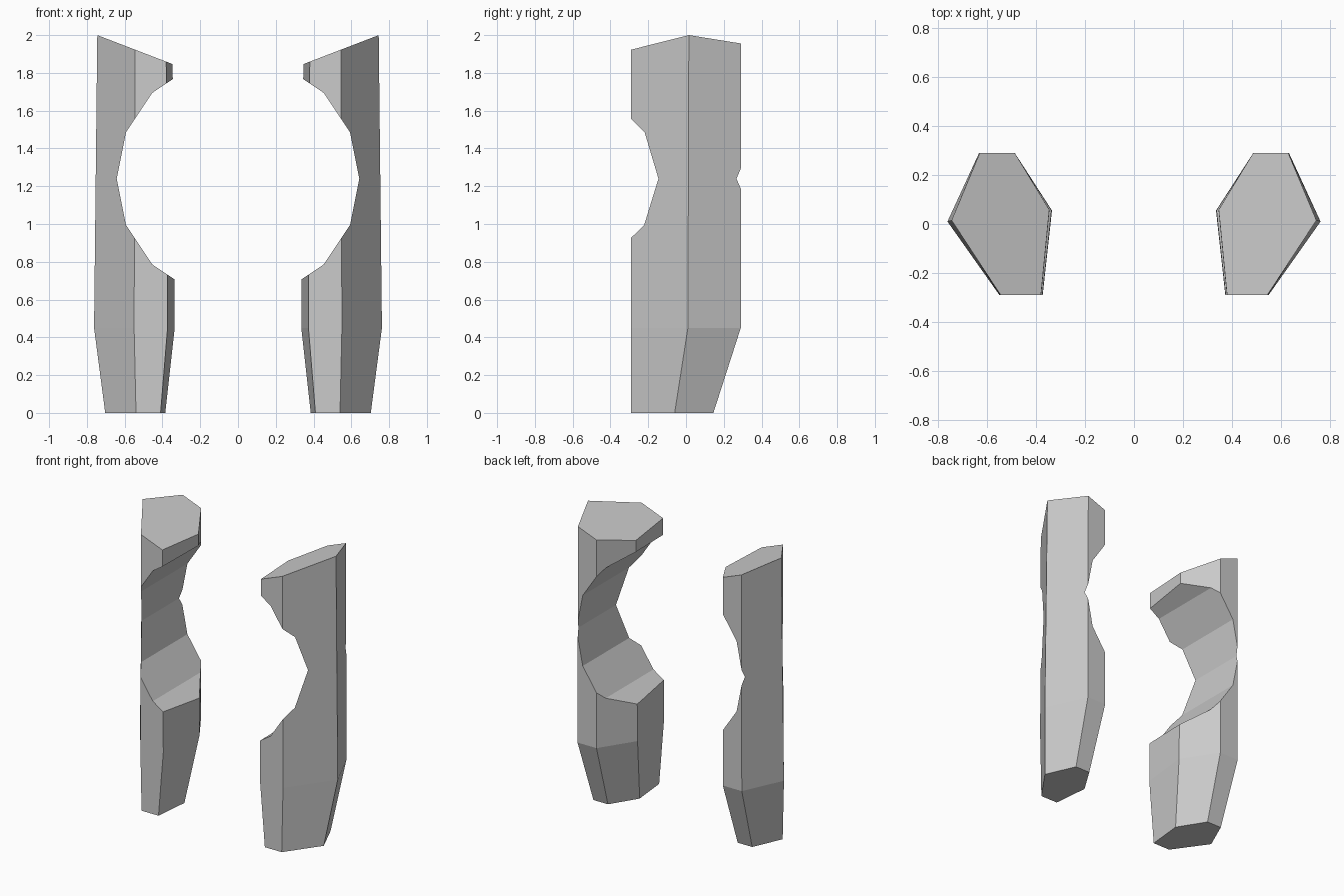
import bpy, bmesh, math
from mathutils import Matrix

if "Cube" in bpy.data.objects:
    bpy.data.objects.remove(bpy.data.objects["Cube"])

# Hexagonal cross-sections of one post: bottom, knee and top (x, y)
BOTTOM = [(.41, -.29), (.54, -.29), (.703, -.06), (.612, .145), (.50, .145), (.385, -.04)]
KNEE = [(.373, -.29), (.55, -.29), (.762, .01), (.633, .29), (.487, .29), (.335, .055)]
TOP = [(.38, -.29), (.545, -.29), (.745, .015), (.63, .29), (.487, .29), (.346, .058)]


def top_z(x):
    return 2 - (.745 - x) * .385


def make_object(name, bm):
    bmesh.ops.recalc_face_normals(bm, faces=bm.faces)
    me = bpy.data.meshes.new(name)
    bm.to_mesh(me)
    bm.free()
    ob = bpy.data.objects.new(name, me)
    bpy.context.collection.objects.link(ob)
    return ob


# Round bite: 16-sided cylinder lying along y, shared by both posts
bm = bmesh.new()
n, radius = 16, .642
ends = [[bm.verts.new((radius * math.cos(2 * math.pi * i / n), y,
                       1.24 + radius * math.sin(2 * math.pi * i / n)))
         for i in range(n)] for y in (-.6, .6)]
for i in range(n):
    j = (i + 1) % n
    bm.faces.new((ends[0][i], ends[0][j], ends[1][j], ends[1][i]))
bm.faces.new(ends[0])
bm.faces.new(ends[1])
cutter = make_object("bite_cutter", bm)
cutter.hide_render = True


# Post: loft through the three sections, slanted top, then cut the bite
def post(name, side):
    bm = bmesh.new()
    rings = [[bm.verts.new((side * x, y, 0)) for x, y in BOTTOM],
             [bm.verts.new((side * x, y, .45)) for x, y in KNEE],
             [bm.verts.new((side * x, y, top_z(x))) for x, y in TOP]]
    for a, b in zip(rings, rings[1:]):
        for i in range(6):
            j = (i + 1) % 6
            bm.faces.new((a[i], a[j], b[j], b[i]))
    bm.faces.new(rings[0])
    bm.faces.new(rings[-1])
    ob = make_object(name, bm)
    mod = ob.modifiers.new("bite", 'BOOLEAN')
    mod.operation = 'DIFFERENCE'
    mod.solver = 'EXACT'
    mod.object = cutter
    bpy.context.view_layer.objects.active = ob
    bpy.ops.object.modifier_apply(modifier=mod.name)


post("right_post", 1)
post("left_post", -1)
bpy.data.objects.remove(cutter)
